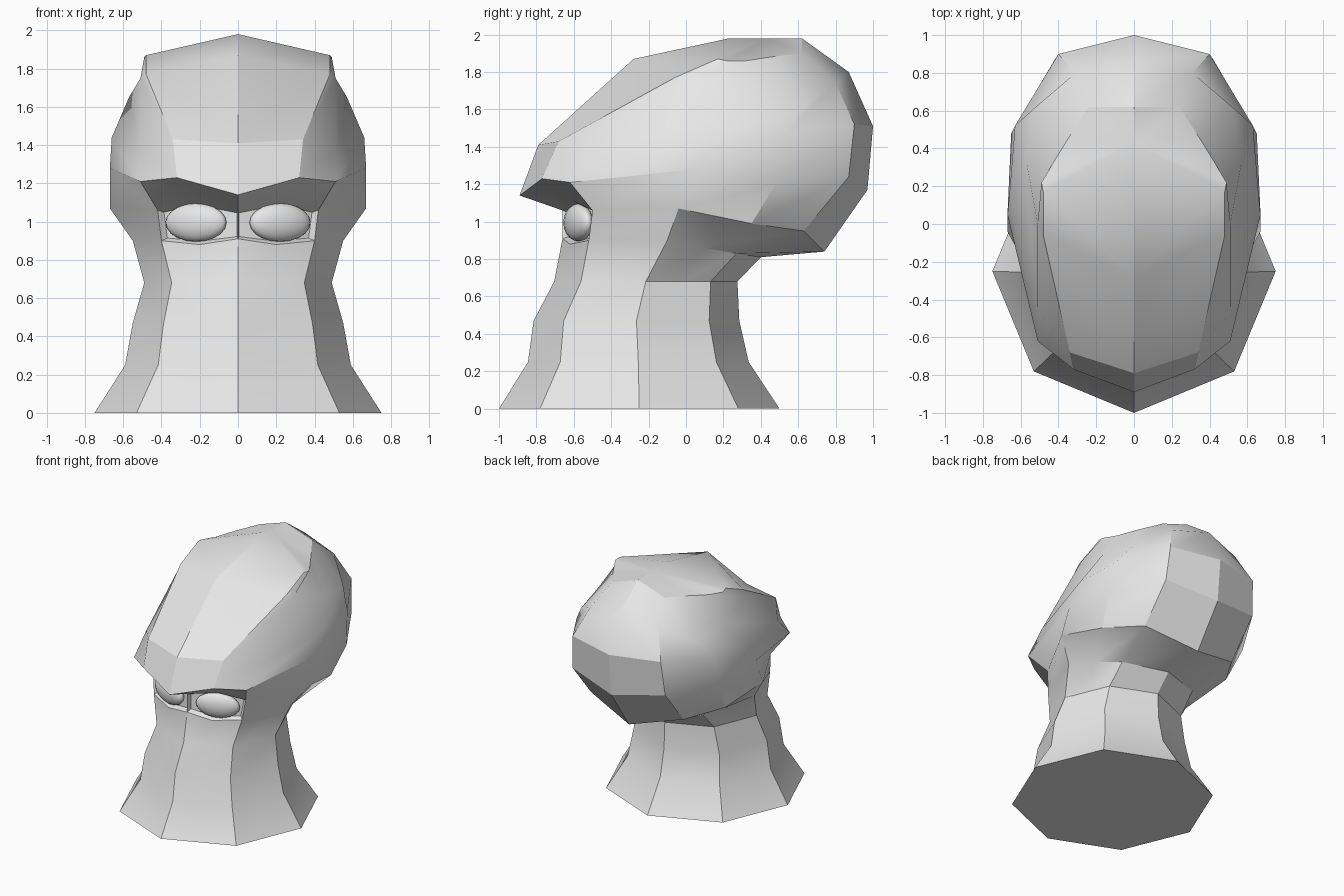
import bpy
import bmesh
from math import sin, cos, pi, radians
from mathutils import Vector

cube = bpy.data.objects.get("Cube")
if cube:
    bpy.data.objects.remove(cube, do_unlink=True)


def make_material(name, colour):
    mat = bpy.data.materials.new(name)
    mat.use_nodes = True
    mat.diffuse_color = colour
    mat.node_tree.nodes["Principled BSDF"].inputs["Base Color"].default_value = colour
    return mat


def select_only(obj):
    bpy.ops.object.select_all(action='DESELECT')
    obj.select_set(True)
    bpy.context.view_layer.objects.active = obj


def neck_ring(z, centre_y, radius):
    """Half of an eight-sided ring, with two flat midpoints to match the head columns."""
    a, c, d, f, g = [Vector((radius * sin(i * pi / 4), centre_y - radius * cos(i * pi / 4), z))
                     for i in range(5)]
    a.x = g.x = 0
    return [a, (a + c) / 2, c, d, (d + f) / 2, f, g]


grey = make_material("plain grey", (0.8, 0.8, 0.8, 1))

# Neck: flared eight-sided column (height, centre, radius)
neck_profile = [(0, -.25, .75), (.25, -.255, .59), (.47, -.265, .55), (.68, -.215, .49)]
rings = [neck_ring(*step) for step in neck_profile]

# Head: half rings running from the front centre round to the back centre
head_rings = [
    # cheek, below the eyes
    [(0, -.66, .91), (.2, -.62, .88), (.4, -.52, .9), (.55, -.1, .9),
     (.46, .1, .86), (.34, .27, .83), (0, .4, .81)],
    # under the brow
    [(0, -.66, 1.06), (.24, -.6, 1.11), (.42, -.5, 1.06), (.67, -.04, 1.07),
     (.6, .35, .99), (.42, .63, .95), (0, .74, .84)],
    # brow edge
    [(0, -.89, 1.14), (.32, -.77, 1.23), (.51, -.62, 1.21), (.67, .05, 1.28),
     (.65, .48, 1.2), (.42, .87, 1.24), (0, .97, 1.17)],
    # forehead base
    [(0, -.79, 1.41), (.34, -.68, 1.43), (.51, -.46, 1.37), (.66, .15, 1.44),
     (.63, .52, 1.46), (.4, .9, 1.52), (0, 1, 1.51)],
    # forehead top
    [(0, -.28, 1.87), (.48, -.06, 1.77), (.51, 0, 1.75), (.57, .33, 1.65),
     (.52, .62, 1.61), (.31, .8, 1.74), (0, .87, 1.8)],
    # crown
    [(0, .23, 1.98), (.48, .17, 1.87), (.49, .22, 1.86), (.43, .32, 1.86),
     (.35, .45, 1.88), (.24, .62, 1.9), (0, .62, 1.98)],
]
rings += [[Vector(p) for p in ring] for ring in head_rings]

bm = bmesh.new()
grid = [[bm.verts.new(p) for p in ring] for ring in rings]
bm.faces.new(list(reversed(grid[0])))
socket = []
cheek_row = len(neck_profile)
for r, (low, high) in enumerate(zip(grid, grid[1:])):
    for i in range(len(low) - 1):
        face = bm.faces.new((low[i], low[i + 1], high[i + 1], high[i]))
        if r == cheek_row and i < 2:
            socket.append(face)

# Crown cap as a fan
top = bm.verts.new((0, .43, 1.98))
for left, right in zip(grid[-1], grid[-1][1:]):
    bm.faces.new((left, right, top))

# Eye socket sunk between cheek and brow
bm.normal_update()
bmesh.ops.inset_region(bm, faces=socket, thickness=.02, depth=-.04, use_boundary=True)

mesh = bpy.data.meshes.new("head_and_neck")
bm.to_mesh(mesh)
bm.free()
head = bpy.data.objects.new("head_and_neck", mesh)
bpy.context.collection.objects.link(head)
mesh.materials.append(grey)
select_only(head)
mirror = head.modifiers.new("mirror", 'MIRROR')
mirror.merge_threshold = .001
bpy.ops.object.modifier_apply(modifier=mirror.name)
bpy.ops.object.shade_smooth_by_angle(angle=radians(28))

# Eyes: flattened balls following the slant of the face
for side, name in ((1, "left_eye"), (-1, "right_eye")):
    bpy.ops.mesh.primitive_uv_sphere_add(segments=16, ring_count=10, radius=1,
                                         location=(side * .22, -.575, .995),
                                         rotation=(0, 0, side * radians(20)))
    eye = bpy.context.object
    eye.name = name
    eye.scale = (.17, .06, .1)
    eye.data.materials.append(grey)
    bpy.ops.object.shade_smooth()
